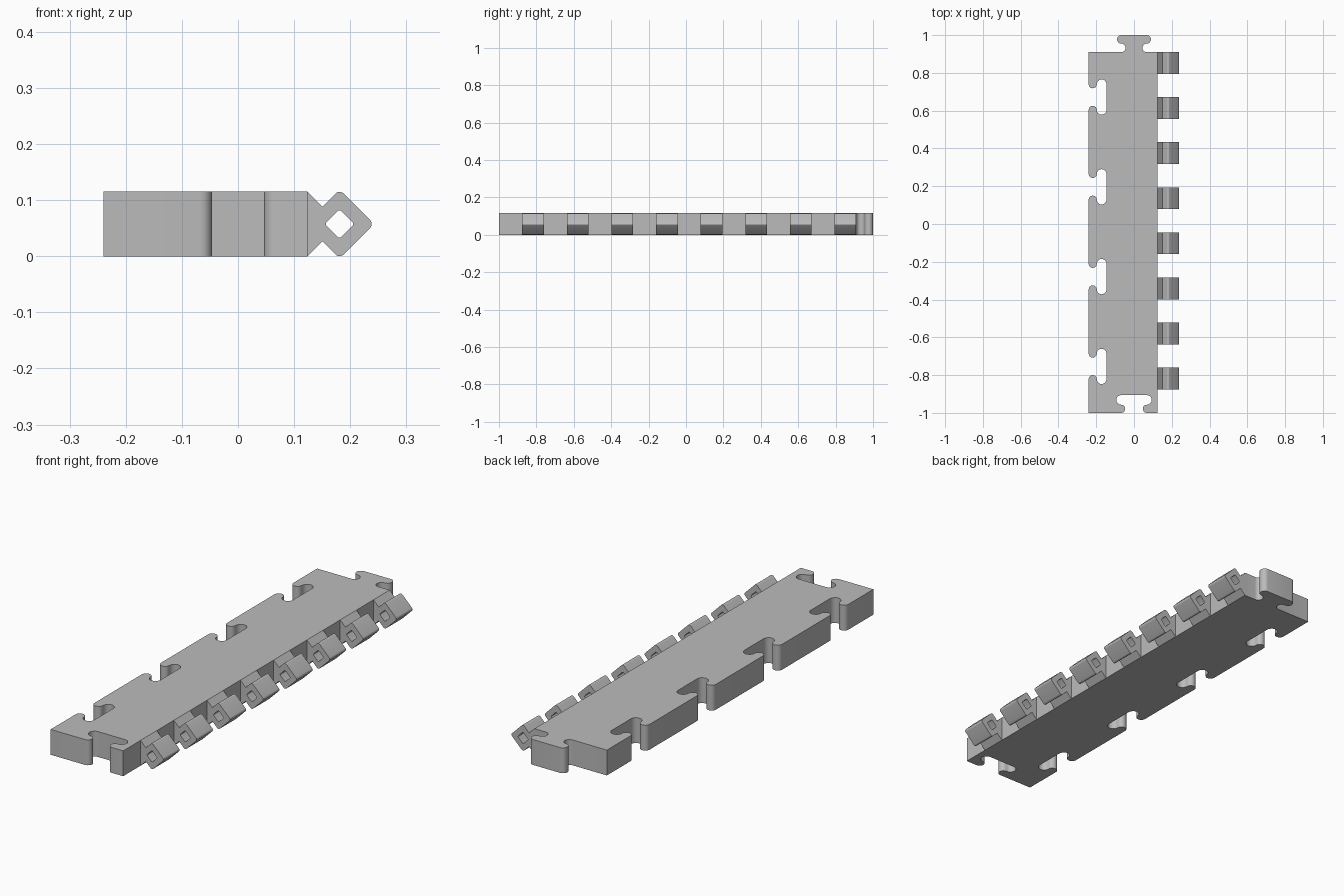
import bpy, bmesh
from math import sin, cos, radians, sqrt
from mathutils import Vector

cube = bpy.data.objects.get("Cube")
if cube:
    bpy.data.objects.remove(cube, do_unlink=True)

THICK = 0.115
LEFT, RIGHT, FRONT, BACK = -0.24, 0.124, -1.0, 0.91

grey = bpy.data.materials.new("grey_plastic")
grey.use_nodes = True
colour = (0.5, 0.5, 0.5, 1)
grey.diffuse_color = colour
grey.node_tree.nodes["Principled BSDF"].inputs["Base Color"].default_value = colour


def arc(cx, cy, r, a0, a1, steps=12):
    angles = [radians(a0 + (a1 - a0) * i / steps) for i in range(steps + 1)]
    return [Vector((cx + r * cos(a), cy + r * sin(a))) for a in angles]


def joint(origin, along, depth_dir, centre, lip, head):
    """T-shaped joint outline with rounded lips and a rounded head."""
    half = arc(-centre, lip, lip, -90, 90)
    half += arc(-centre, 2 * lip + head, head, 270, 90)[1:]
    path = half + [Vector((-p.x, p.y)) for p in reversed(half)]
    o, u, v = Vector(origin), Vector(along), Vector(depth_dir)
    return [o + u * p.x + v * p.y for p in path]


def prism_mesh(name, loops, depth):
    """Extrude closed outlines, later ones being holes, evenly about z = 0."""
    curve = bpy.data.curves.new(name, 'CURVE')
    curve.dimensions, curve.fill_mode, curve.extrude = '2D', 'BOTH', depth / 2
    for loop in loops:
        spline = curve.splines.new('POLY')
        spline.points.add(len(loop) - 1)
        for point, p in zip(spline.points, loop):
            point.co = (p[0], p[1], 0, 1)
        spline.use_cyclic_u = True
    helper = bpy.data.objects.new(name, curve)
    mesh = bpy.data.meshes.new_from_object(helper)
    bpy.data.objects.remove(helper)
    bpy.data.curves.remove(curve)
    bm = bmesh.new()
    bm.from_mesh(mesh)
    bmesh.ops.remove_doubles(bm, verts=bm.verts, dist=0.00005)
    bmesh.ops.recalc_face_normals(bm, faces=bm.faces)
    for f in bm.faces:
        f.smooth = True
        f.material_index = 0
    bm.to_mesh(mesh)
    bm.free()
    mesh.set_sharp_from_angle(angle=radians(30))
    mesh.materials.clear()
    mesh.materials.append(grey)
    return mesh


def place(name, mesh, location, rotation=(0, 0, 0)):
    obj = bpy.data.objects.new(name, mesh)
    obj.location, obj.rotation_euler = location, rotation
    bpy.context.scene.collection.objects.link(obj)


# Body slab: front slot, back tab and four slots along the right-hand side
SLOT = (0.068, 0.0215, 0.0255)
TAB = (0.067, 0.0225, 0.0225)
outline = [(LEFT, FRONT)]
outline += joint((0, FRONT), (1, 0), (0, 1), *SLOT)
outline += [(RIGHT, FRONT), (RIGHT, BACK)]
outline += joint((0, BACK), (-1, 0), (0, 1), *TAB)
outline += [(LEFT, BACK)]
for i in range(4):
    outline += joint((LEFT, 0.672 - 0.4753 * i), (0, -1), (1, 0), *SLOT)
place("body_slab", prism_mesh("body_slab", [outline], THICK), (0, 0, THICK / 2))


# Hinge knuckles: rounded diamonds with a diamond hole, on flared necks
def diamond(cx, half, r, corners):
    points = []
    for a in corners:
        d = half - r * sqrt(2)
        points += arc(cx + d * cos(radians(a)), d * sin(radians(a)), r, a + 45, a - 45, 6)
    return points


MID = 0.181
HALF, H = 0.0615, THICK / 2
crease_x = (H + RIGHT + MID - HALF) / 2
crease_z = H - (crease_x - RIGHT)
profile = [(RIGHT, H), (crease_x, crease_z)]
profile += diamond(MID, HALF, 0.01, (90, 0, -90))
profile += [(crease_x, -crease_z), (RIGHT, -H)]
hole = diamond(MID, 0.0265, 0.005, (90, 0, -90, 180))
WIDTH = 0.116
knuckle = prism_mesh("hinge_knuckle", [profile, hole], WIDTH)
for i in range(8):
    place(f"hinge_knuckle_{i + 1}", knuckle,
          (0, BACK - WIDTH / 2 - 0.2385 * i, H), (radians(90), 0, 0))
